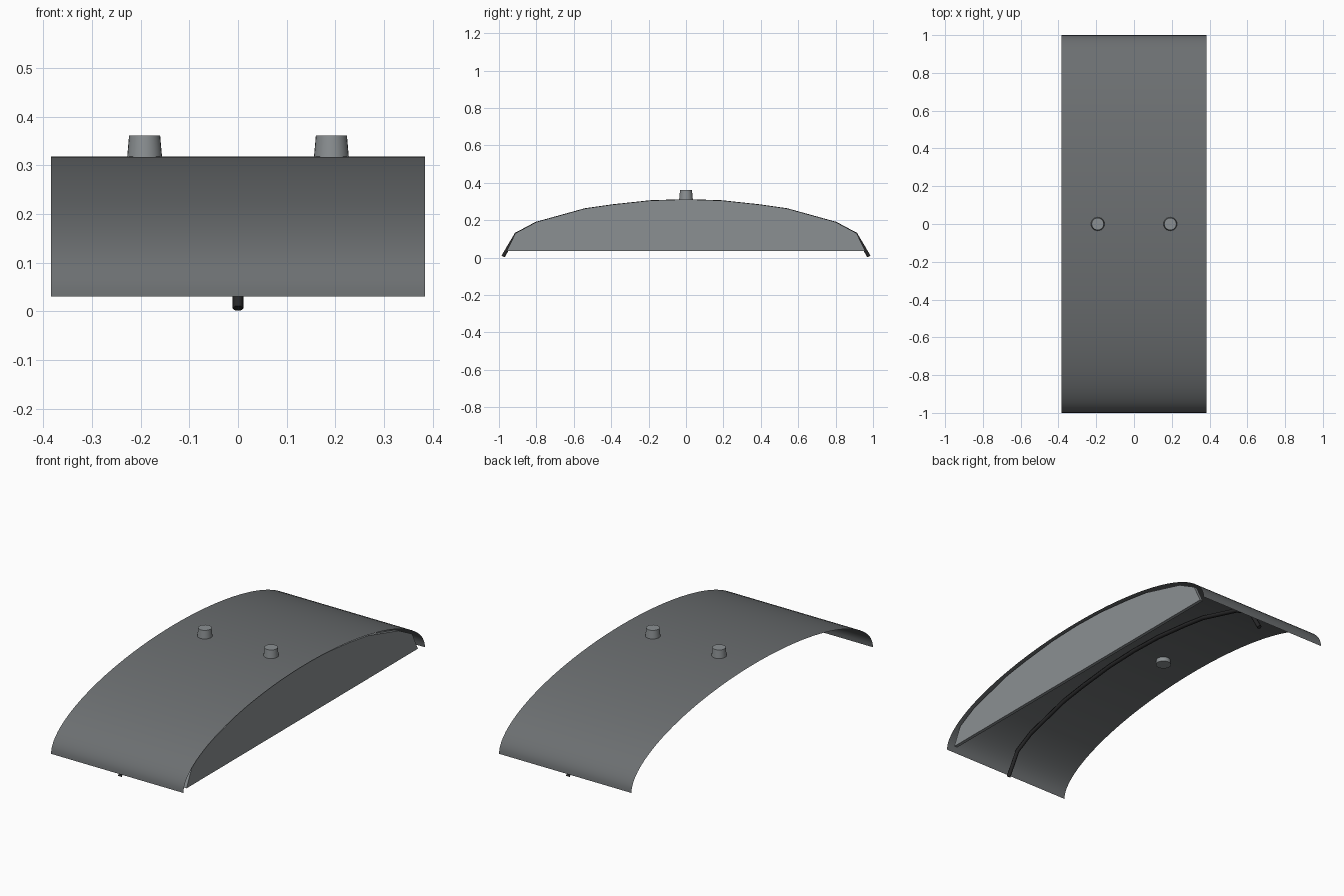
import bpy
import bmesh
from math import sin, cos, pi

cube = bpy.data.objects.get("Cube")
if cube:
    bpy.data.objects.remove(cube, do_unlink=True)


def material(name, rgb):
    mat = bpy.data.materials.new(name)
    mat.use_nodes = True
    color = (*rgb, 1)
    mat.diffuse_color = color
    mat.node_tree.nodes["Principled BSDF"].inputs["Base Color"].default_value = color
    return mat


dark_grey = material("dark grey", (0.15, 0.16, 0.166))
light_grey = material("light grey", (0.26, 0.28, 0.29))
black = material("black", (0.02, 0.02, 0.021))


def add_mesh(name, bm, mat, recalc=True):
    if recalc:
        bmesh.ops.recalc_face_normals(bm, faces=bm.faces)
    mesh = bpy.data.meshes.new(name)
    bm.to_mesh(mesh)
    bm.free()
    mesh.materials.append(mat)
    obj = bpy.data.objects.new(name, mesh)
    bpy.context.collection.objects.link(obj)
    return obj


def activate(obj):
    bpy.ops.object.select_all(action="DESELECT")
    obj.select_set(True)
    bpy.context.view_layer.objects.active = obj


def smooth(obj):
    activate(obj)
    bpy.ops.object.shade_smooth_by_angle(angle=0.6)


HALF_WIDTH = 0.384
BASE, RISE = 0.03, 0.288

# Curved shell: thin half-elliptical sheet, open below and at the ends
bm = bmesh.new()
steps = 48
rows = []
for i in range(steps + 1):
    a = pi * i / steps
    y, z = -cos(a), BASE + RISE * sin(a)
    rows.append([bm.verts.new((x, y, z)) for x in (-HALF_WIDTH, HALF_WIDTH)])
for lower, upper in zip(rows, rows[1:]):
    bm.faces.new((lower[0], lower[1], upper[1], upper[0]))
smooth(add_mesh("curved_shell", bm, dark_grey, recalc=False))

# Flat end panel set just inside one side of the shell
half = [(0.958, 0.035), (0.912, 0.13), (0.8, 0.19), (0.54, 0.262),
        (0.395, 0.283), (0.19, 0.305)]
profile = half + [(0, 0.311)] + [(-y, z) for y, z in reversed(half)]
bm = bmesh.new()
face = bm.faces.new([bm.verts.new((0.372, y, z)) for y, z in profile])
ext = bmesh.ops.extrude_face_region(bm, geom=[face])
moved = [v for v in ext["geom"] if isinstance(v, bmesh.types.BMVert)]
bmesh.ops.translate(bm, verts=moved, vec=(-0.018, 0, 0))
add_mesh("end_panel", bm, light_grey)

# Thin round rib under the middle of the shell
side = [(0.978, 0.006), (0.908, 0.125)] + [(y, z - 0.008) for y, z in half[2:]]
path = side + [(0, 0.303)] + [(-y, z) for y, z in reversed(side)]
curve = bpy.data.curves.new("centre_rib", "CURVE")
curve.dimensions = "3D"
curve.bevel_depth = 0.011
curve.bevel_resolution = 1
curve.use_fill_caps = True
spline = curve.splines.new("POLY")
spline.points.add(len(path) - 1)
for point, (y, z) in zip(spline.points, path):
    point.co = (0, y, z, 1)
curve.materials.append(black)
rib = bpy.data.objects.new("centre_rib", curve)
bpy.context.collection.objects.link(rib)
activate(rib)
bpy.ops.object.convert(target="MESH")

# Tapered studs passing through the crown
for label, x in (("left", 0.192), ("right", -0.192)):
    bm = bmesh.new()
    bmesh.ops.create_cone(bm, cap_ends=True, segments=24,
                          radius1=0.038, radius2=0.032, depth=0.068)
    bmesh.ops.translate(bm, verts=bm.verts, vec=(x, 0, 0.327))
    smooth(add_mesh(label + "_stud", bm, light_grey))
